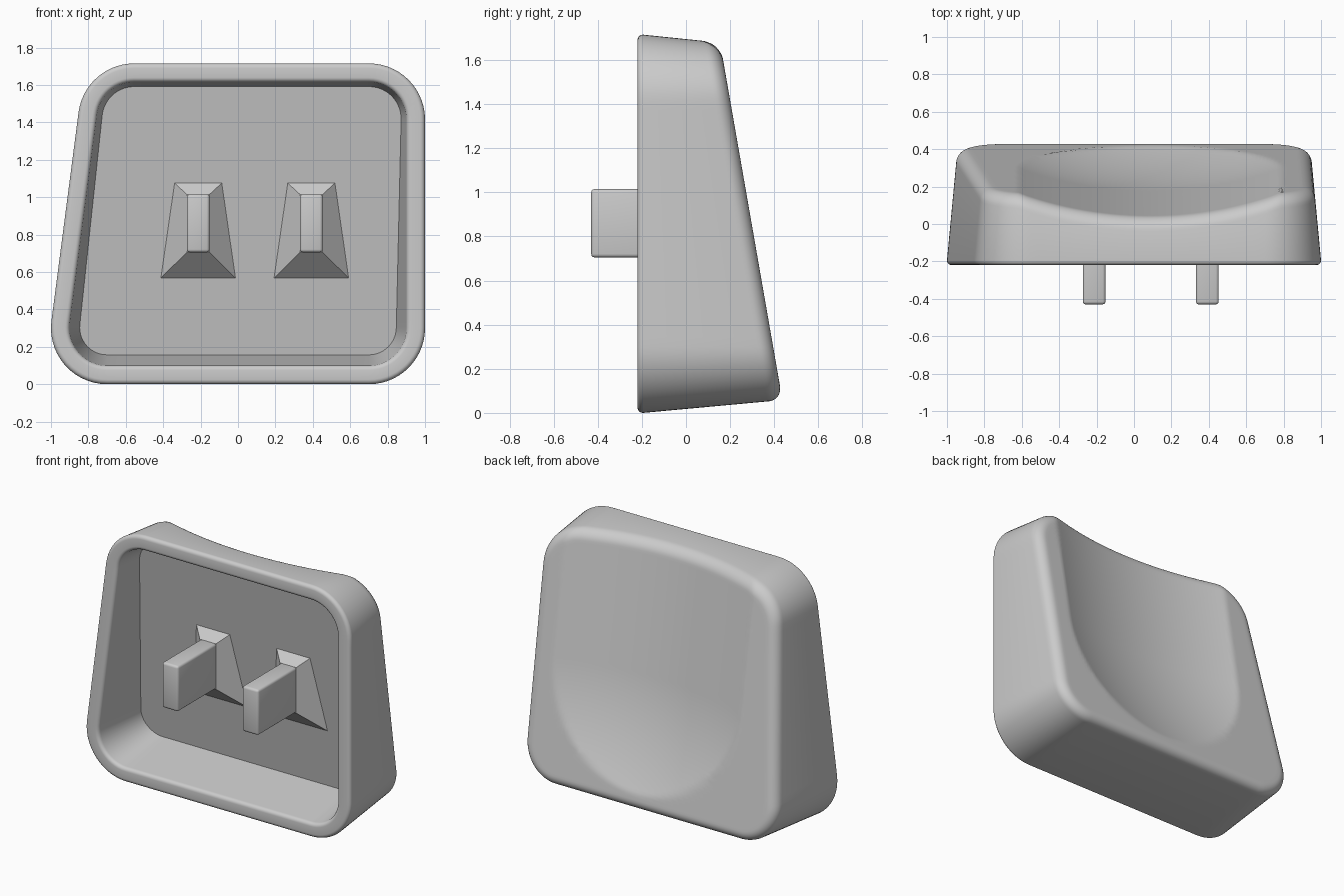
import bpy, bmesh, math
from mathutils import Vector

cube = bpy.data.objects.get("Cube")
if cube:
    bpy.data.objects.remove(cube, do_unlink=True)

grey = bpy.data.materials.new("plain grey")
grey.use_nodes = True
colour = (0.6, 0.6, 0.6, 1)
grey.diffuse_color = colour
grey.node_tree.nodes["Principled BSDF"].inputs["Base Color"].default_value = colour

FRONT = -0.22          # plane of the open rim
RADIUS = 0.3           # outline corner radius
CENTRE = Vector((0.085, 0.86))
DISH_RADIUS, DISH_HALF = 2.1, 0.7


def finish(name, bm, angle=30):
    bmesh.ops.recalc_face_normals(bm, faces=bm.faces[:])
    mesh = bpy.data.meshes.new(name)
    bm.to_mesh(mesh)
    bm.free()
    mesh.materials.append(grey)
    obj = bpy.data.objects.new(name, mesh)
    bpy.context.collection.objects.link(obj)
    bpy.ops.object.select_all(action='DESELECT')
    obj.select_set(True)
    bpy.context.view_layer.objects.active = obj
    bpy.ops.object.shade_smooth_by_angle(angle=math.radians(angle))
    return obj


def outline(arc_steps=14, edge_steps=26):
    """Rounded outline with one slanted side, as (point, outward normal)."""
    lean = math.degrees(math.atan2(0.145, 1.12))
    corners = [((-0.7, 0.3), 180 - lean, 270), ((0.7, 0.3), -90, 0),
               ((0.7, 1.415), 0, 90), ((-0.555, 1.415), 90, 180 - lean)]
    arcs = []
    for c, a, b in corners:
        arc = []
        for i in range(arc_steps + 1):
            t = math.radians(a + (b - a) * i / arc_steps)
            n = Vector((math.cos(t), math.sin(t)))
            arc.append((Vector(c) + n * RADIUS, n))
        arcs.append(arc)
    pts = []
    for k, arc in enumerate(arcs):
        pts += arc
        p, n = arc[-1]
        q = arcs[(k + 1) % 4][0][0]
        pts += [(p.lerp(q, i / edge_steps), n) for i in range(1, edge_steps)]
    return pts


def floor_y(z):
    return 0.12 - 0.165 * (z - 0.565)


def back_y(p):
    """Sloping back plane with a scoop that is round below and straight above."""
    u, v = p.x - CENTRE.x, min(0, p.y - CENTRE.y)
    rho = u * u + v * v
    depth = 0
    if rho < DISH_HALF ** 2:
        depth = math.sqrt(DISH_RADIUS ** 2 - rho) - math.sqrt(DISH_RADIUS ** 2 - DISH_HALF ** 2)
    return 0.4475 - 0.1745 * p.y - depth


def settle(p, n, start, draft, height):
    """Point on a drafted wall where it meets a given height function."""
    y = 0
    for _ in range(8):
        q = p - n * (start + draft * (y - FRONT))
        y = height(q)
    return q, y


# Cap shell: rings from the cavity floor, over the rim, to the scooped back
shape = outline()
rings = []


def add_ring(fn):
    rings.append([fn(p, n) for p, n in shape])


add_ring(lambda p, n: settle(p, n, 0.1, 0.14, lambda q: floor_y(q.y)))
LIP = 0.025
for i in range(6):                       # inner rim rounding
    a = math.pi / 2 * i / 5
    add_ring(lambda p, n: (p - n * (0.1 - LIP * (1 - math.cos(a))),
                           FRONT + LIP * (1 - math.sin(a))))
for i in range(6):                       # outer rim rounding
    a = math.pi / 2 * i / 5
    add_ring(lambda p, n: (p - n * LIP * (1 - math.sin(a)),
                           FRONT + LIP * (1 - math.cos(a))))
FILLET = 0.07
for i in range(9):                       # back edge rounding
    a = math.pi / 2 * i / 8

    def fillet(p, n):
        q, y = settle(p, n, 0, 0.09, lambda q: back_y(q - n * FILLET) - FILLET)
        r = q - n * FILLET * (1 - math.cos(a))
        return r, back_y(r) - FILLET * (1 - math.sin(a))
    add_ring(fillet)
edge = rings[-1]
STEPS = 44
for i in range(1, STEPS):                # scooped back face
    ring = []
    for p, _ in edge:
        q = CENTRE + (p - CENTRE) * (1 - i / STEPS)
        ring.append((q, back_y(q)))
    rings.append(ring)

bm = bmesh.new()
loops = [[bm.verts.new((p.x, y, p.y)) for p, y in ring] for ring in rings]
count = len(shape)
for a, b in zip(loops, loops[1:]):
    for i in range(count):
        j = (i + 1) % count
        bm.faces.new((a[i], a[j], b[j], b[i]))
bm.faces.new(loops[0])
bm.faces.new(loops[-1])
finish("cap_shell", bm)

# Stems and their flared feet
TIP = -0.02
for side, x in (("right", -0.213), ("left", 0.392)):
    bm = bmesh.new()
    bmesh.ops.create_cube(bm, size=1)
    for v in bm.verts:
        v.co = (x + v.co.x * 0.122, -0.19 + v.co.y * 0.48, 0.86 + v.co.z * 0.31)
    bmesh.ops.bevel(bm, geom=bm.edges[:], offset=0.016, segments=3,
                    profile=0.5, affect='EDGES')
    finish(side + "_stem", bm)

    bm = bmesh.new()
    tip = [bm.verts.new((x + sx * 0.061, TIP, z))
           for sx, z in ((-1, 0.705), (1, 0.705), (1, 1.015), (-1, 1.015))]
    base = [bm.verts.new((x + sx * w, floor_y(z) + 0.002, z))
            for sx, w, z in ((-1, 0.202, 0.565), (1, 0.202, 0.565),
                             (1, 0.128, 1.077), (-1, 0.128, 1.077))]
    bm.faces.new(tip)
    bm.faces.new(base)
    for i in range(4):
        j = (i + 1) % 4
        bm.faces.new((tip[i], tip[j], base[j], base[i]))
    finish(side + "_stem_foot", bm, 10)
